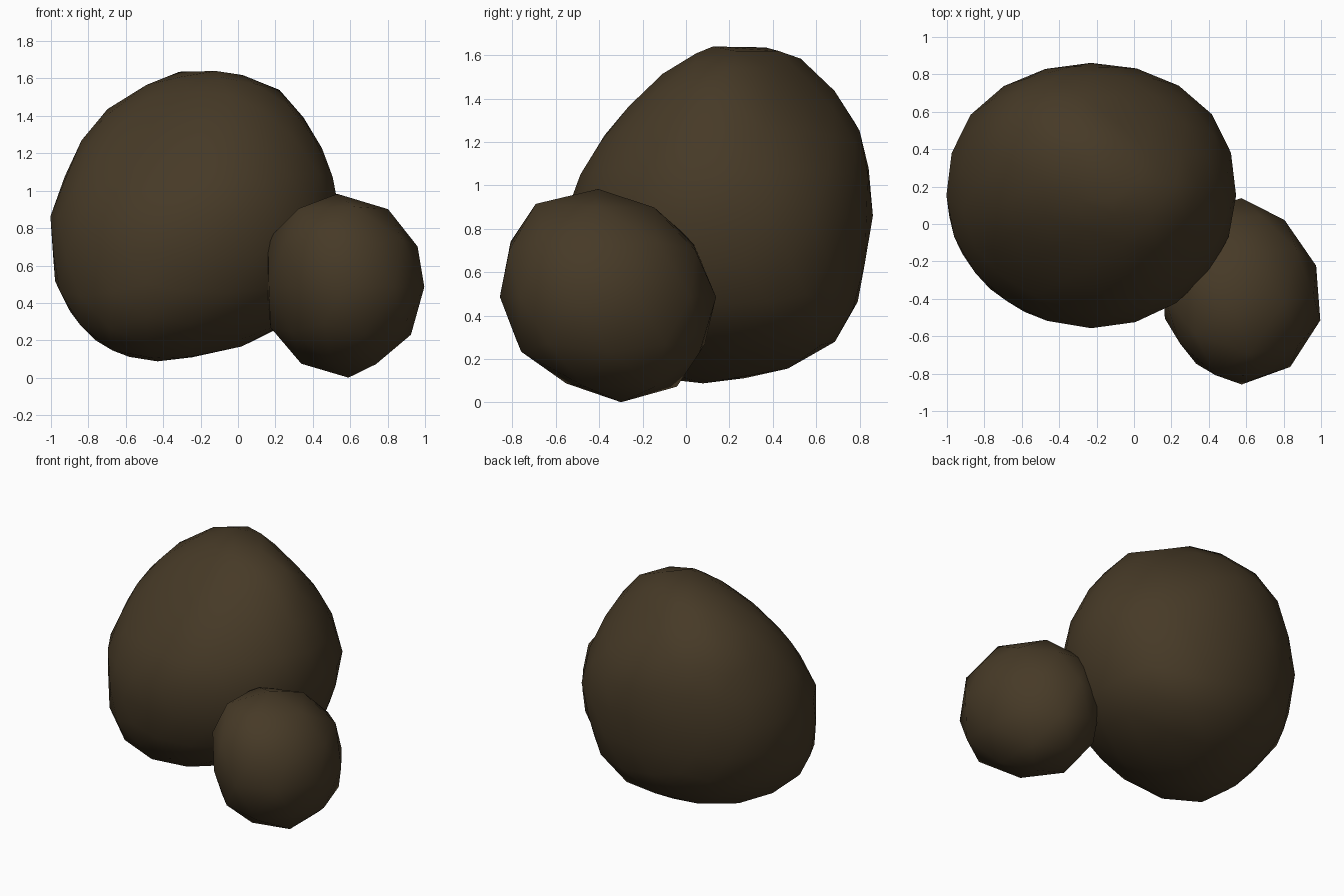
import bpy
import bmesh
import math
from mathutils import Vector

cube = bpy.data.objects.get("Cube")
if cube:
    bpy.data.objects.remove(cube, do_unlink=True)

# One dark brown stone colour
stone = bpy.data.materials.new("dark_brown_stone")
stone.use_nodes = True
colour = (0.062, 0.042, 0.02, 1.0)
stone.diffuse_color = colour
bsdf = next(n for n in stone.node_tree.nodes if n.type == "BSDF_PRINCIPLED")
bsdf.inputs["Base Color"].default_value = colour
bsdf.inputs["Roughness"].default_value = 0.9


def slice_at(profile, z):
    """Interpolate the left, right, front and back limits of the rock at height z."""
    z = min(max(z, profile[0][0]), profile[-1][0])
    for low, high in zip(profile, profile[1:]):
        if z <= high[0]:
            t = (z - low[0]) / (high[0] - low[0])
            return [a + (b - a) * t for a, b in zip(low[1:], high[1:])]
    return profile[-1][1:]


def push_sides(bm, pushes):
    """Bulge (positive) or flatten (negative) the sides that face each direction."""
    bm.normal_update()
    normals = [v.normal.copy() for v in bm.verts]
    for direction, amount in pushes:
        direction = Vector(direction).normalized()
        for v, normal in zip(bm.verts, normals):
            v.co += direction * amount * max(0, normal.dot(direction)) ** 8


def make_rock(name, detail, profile, pushes):
    """Shape a faceted ball so that its level slices follow the profile, then push its sides."""
    bm = bmesh.new()
    bmesh.ops.create_icosphere(bm, subdivisions=detail, radius=1.0)
    bottom, top = profile[0][0], profile[-1][0]
    for v in bm.verts:
        z = bottom + (top - bottom) * (v.co.z + 1) / 2
        left, right, front, back = slice_at(profile, z)
        angle = math.atan2(v.co.y, v.co.x)
        v.co = Vector((
            (left + right) / 2 + (right - left) / 2 * math.cos(angle),
            (front + back) / 2 + (back - front) / 2 * math.sin(angle),
            z,
        ))
    bmesh.ops.recalc_face_normals(bm, faces=bm.faces)
    push_sides(bm, pushes)
    for face in bm.faces:
        face.smooth = True
    mesh = bpy.data.meshes.new(name)
    bm.to_mesh(mesh)
    bm.free()
    mesh.materials.append(stone)
    rock = bpy.data.objects.new(name, mesh)
    bpy.context.collection.objects.link(rock)
    return rock


# Profile rows: height, then x limits and y limits of the slice
large_profile = [
    (0.09, -0.43, -0.43, 0.08, 0.08),
    (0.13, -0.67, -0.08, -0.18, 0.40),
    (0.27, -0.84, 0.25, -0.37, 0.64),
    (0.47, -0.97, 0.44, -0.50, 0.78),
    (0.73, -1.0, 0.52, -0.55, 0.84),
    (0.87, -1.0, 0.54, -0.56, 0.86),
    (0.98, -0.97, 0.53, -0.54, 0.86),
    (1.22, -0.87, 0.42, -0.42, 0.82),
    (1.39, -0.75, 0.31, -0.28, 0.71),
    (1.53, -0.55, 0.19, -0.12, 0.56),
    (1.61, -0.34, 0.02, 0.03, 0.44),
    (1.635, -0.12, -0.12, 0.12, 0.12),
]
small_profile = [
    (0.0, 0.59, 0.59, -0.30, -0.30),
    (0.08, 0.31, 0.80, -0.61, 0.0),
    (0.27, 0.17, 0.96, -0.83, 0.11),
    (0.49, 0.13, 1.02, -0.86, 0.14),
    (0.75, 0.16, 0.95, -0.83, 0.05),
    (0.92, 0.29, 0.78, -0.68, -0.16),
    (0.97, 0.53, 0.53, -0.40, -0.40),
]

# Uneven sides of each rock: direction and amount
large_pushes = [
    ((-0.4, -0.65, -0.65), 0.05),
    ((-0.74, -0.2, -0.65), 0.03),
    ((-0.74, 0.2, -0.65), -0.03),
    ((0.4, 0.65, -0.65), 0.065),
    ((-0.4, -0.65, 0.65), -0.07),
    ((0.4, 0.65, 0.65), -0.045),
    ((-0.4, 0.65, 0.65), 0.045),
    ((0.74, -0.2, 0.65), 0.045),
    ((-0.24, 0.32, 0.92), 0.025),
    ((0.8, 0.6, 0), 0.03),
    ((-0.8, 0.6, 0), 0.025),
]
small_pushes = [
    ((0.8, 0.6, 0), -0.05),
    ((-0.8, -0.6, 0), -0.025),
    ((-0.4, -0.65, -0.65), -0.045),
    ((0, -0.35, 0.94), 0.025),
]

# Large rock at the back, small rock leaning on its front left side
make_rock("large_rock", 3, large_profile, large_pushes)
make_rock("small_rock", 2, small_profile, small_pushes)
